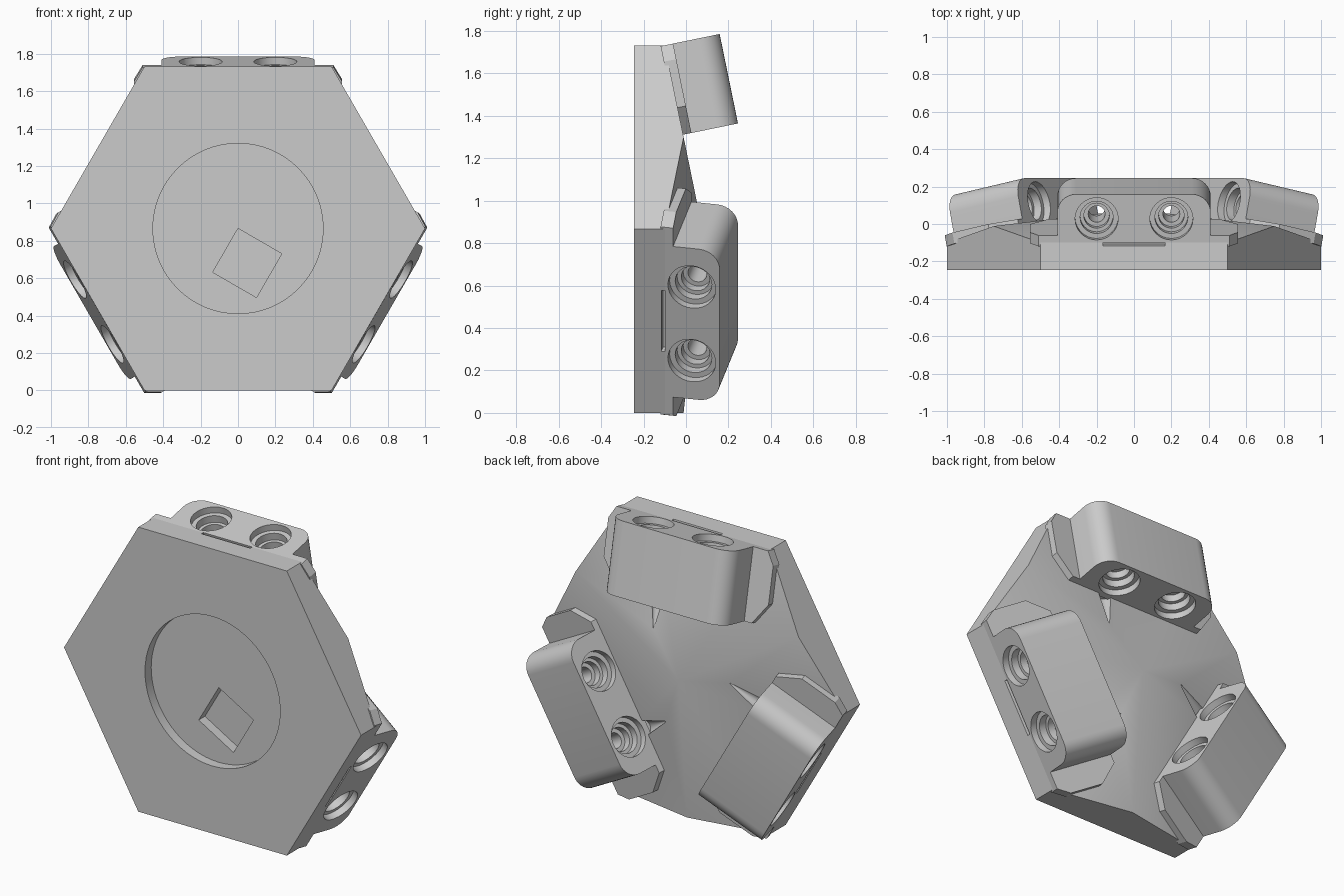
import bpy, bmesh
from math import radians, atan, cos, sin, pi
from mathutils import Matrix, Vector

if "Cube" in bpy.data.objects:
    bpy.data.objects.remove(bpy.data.objects["Cube"])

APOTHEM = cos(radians(30))
FRONT, EDGE = -0.245, -0.1          # front face and rear rim of the plate
SLOPE = 0.205
TILT = atan(SLOPE)
LENGTH, HEIGHT, HALF = 0.43, 0.264, 0.41   # mounting block size
CENTRE = Matrix.Translation((0, 0, APOTHEM))
STAND = Matrix.Rotation(pi / 2, 4, 'X')    # local z becomes -y

grey = bpy.data.materials.new("plain grey")
grey.use_nodes = True
grey.diffuse_color = (0.6, 0.6, 0.6, 1)
grey.node_tree.nodes["Principled BSDF"].inputs["Base Color"].default_value = (0.6, 0.6, 0.6, 1)


def make(name, bm, matrix):
    bm.transform(matrix)
    bmesh.ops.recalc_face_normals(bm, faces=bm.faces)
    mesh = bpy.data.meshes.new(name)
    bm.to_mesh(mesh)
    bm.free()
    mesh.materials.append(grey)
    obj = bpy.data.objects.new(name, mesh)
    bpy.context.collection.objects.link(obj)
    return obj


def loft(name, rings, matrix):
    """Closed solid through matching rings of points."""
    bm = bmesh.new()
    rows = [[bm.verts.new(p) for p in ring] for ring in rings]
    n = len(rows[0])
    for a, b in zip(rows, rows[1:]):
        for i in range(n):
            bm.faces.new((a[i], a[(i + 1) % n], b[(i + 1) % n], b[i]))
    bm.faces.new(rows[0])
    bm.faces.new(rows[-1])
    return make(name, bm, matrix)


def prism(name, points, low, high, matrix):
    return loft(name, [[(x, y, z) for x, y in points] for z in (low, high)], matrix)


def lathe(name, profile, matrix, n=32):
    return loft(name, [[(r * cos(2 * pi * i / n), r * sin(2 * pi * i / n), z)
                        for i in range(n)] for r, z in profile], matrix)


def cut(target, cutters):
    for cutter in cutters:
        cutter.hide_render = True
        mod = target.modifiers.new("cut", 'BOOLEAN')
        mod.object, mod.operation, mod.solver = cutter, 'DIFFERENCE', 'EXACT'
    bpy.context.view_layer.update()
    deps = bpy.context.evaluated_depsgraph_get()
    mesh = bpy.data.meshes.new_from_object(target.evaluated_get(deps))
    target.modifiers.clear()
    target.data = mesh


# Hexagonal plate whose back is trimmed to a shallow three-sided point
bm = bmesh.new()
bmesh.ops.create_cone(bm, cap_ends=True, segments=6, radius1=1, radius2=1, depth=1)
bmesh.ops.rotate(bm, verts=bm.verts, matrix=Matrix.Rotation(-pi / 2, 3, 'X'))
first = min(bm.verts, key=lambda v: abs(v.co.z))
if abs(first.co.z) > 0.1:
    bmesh.ops.rotate(bm, verts=bm.verts, matrix=Matrix.Rotation(pi / 6, 3, 'Y'))
bmesh.ops.translate(bm, verts=bm.verts, vec=(0, FRONT + 0.5, 0))
apex = Vector((0, EDGE + APOTHEM * SLOPE, 0))
for k in range(3):
    normal = Matrix.Rotation(k * 2 * pi / 3, 3, 'Y') @ Vector((0, cos(TILT), sin(TILT)))
    res = bmesh.ops.bisect_plane(bm, geom=bm.verts[:] + bm.edges[:] + bm.faces[:],
                                 plane_co=apex, plane_no=normal, clear_outer=True)
    rim = [e for e in bm.edges if e.is_boundary]
    bmesh.ops.holes_fill(bm, edges=rim)
plate = make("hexagon_plate", bm, CENTRE)

# Round recess in the front with a square pocket inside it
front = CENTRE @ Matrix.Translation((0, FRONT, 0)) @ STAND
s = 0.27
plate_cutters = [
    lathe("round_cutter", [(0.455, -0.06), (0.455, 0.1)], front, 64),
    prism("square_cutter", [(0, 0), (s, 0), (s, -s), (0, -s)], -0.12, -0.02,
          front @ Matrix.Rotation(radians(-30), 4, 'Z')),
]

# Block cross-section with rounded rear corners
R = 0.1
section = [(-HALF, -0.02), (HALF, -0.02)]
for side, start in ((1, 0), (-1, pi / 2)):
    for i in range(9):
        a = start + i * pi / 16
        section.append((side * (HALF - R) + R * cos(a), HEIGHT - R + R * sin(a)))

# Stepped bolt hole, the same from both ends
steps = [(0.115, -0.02), (0.115, 0.04), (0.088, 0.04), (0.088, 0.085), (0.068, 0.085),
         (0.068, 0.13), (0.045, 0.13)]
hole = steps + [(r, LENGTH - z) for r, z in reversed(steps)]
wing = [(0.4, 0), (0.51, 0), (0.555, -0.075), (0.555, -0.3), (0.46, -LENGTH), (0.4, -LENGTH)]

tail = []
parts = [plate]
for k, place in enumerate(("top", "lower_a", "lower_b")):
    # Local frame: x across the block, y outward up the slope, z off the slope
    frame = (CENTRE @ Matrix.Rotation(k * 2 * pi / 3, 4, 'Y')
             @ Matrix.Translation((0, EDGE, APOTHEM))
             @ Matrix(((-1, 0, 0, 0), (0, -sin(TILT), cos(TILT), 0),
                       (0, cos(TILT), sin(TILT), 0), (0, 0, 0, 1))))
    block = prism(place + "_block", section, 0, LENGTH, frame @ STAND)
    bores = [lathe("bore_cutter", hole, frame @ Matrix.Translation((u, 0, 0.13)) @ STAND)
             for u in (-0.2, 0.2)]
    slit = prism("slit_cutter", [(-0.165, -0.04), (0.165, -0.04), (0.165, 0.02), (-0.165, 0.02)],
                 -0.016, 0.002, frame)
    cut(block, bores + [slit])
    # Tapered groove running out of the block into the slope
    groove = lathe("groove_cutter", [(0.045, LENGTH - 0.01), (0.002, LENGTH + 0.2)],
                   frame @ Matrix.Translation((-0.2, 0, 0)) @ STAND)
    plate_cutters += [slit, groove]
    tail += bores
    parts.append(block)
    for side, word in ((1, "first"), (-1, "second")):
        parts.append(prism(f"{place}_{word}_flange", [(side * x, y) for x, y in wing],
                           -0.02, 0.04, frame))

cut(plate, plate_cutters)
for helper in plate_cutters + tail:
    bpy.data.objects.remove(helper)

bpy.ops.object.select_all(action='DESELECT')
for part in parts:
    part.select_set(True)
bpy.context.view_layer.objects.active = plate
bpy.ops.object.shade_smooth_by_angle(angle=radians(30))
